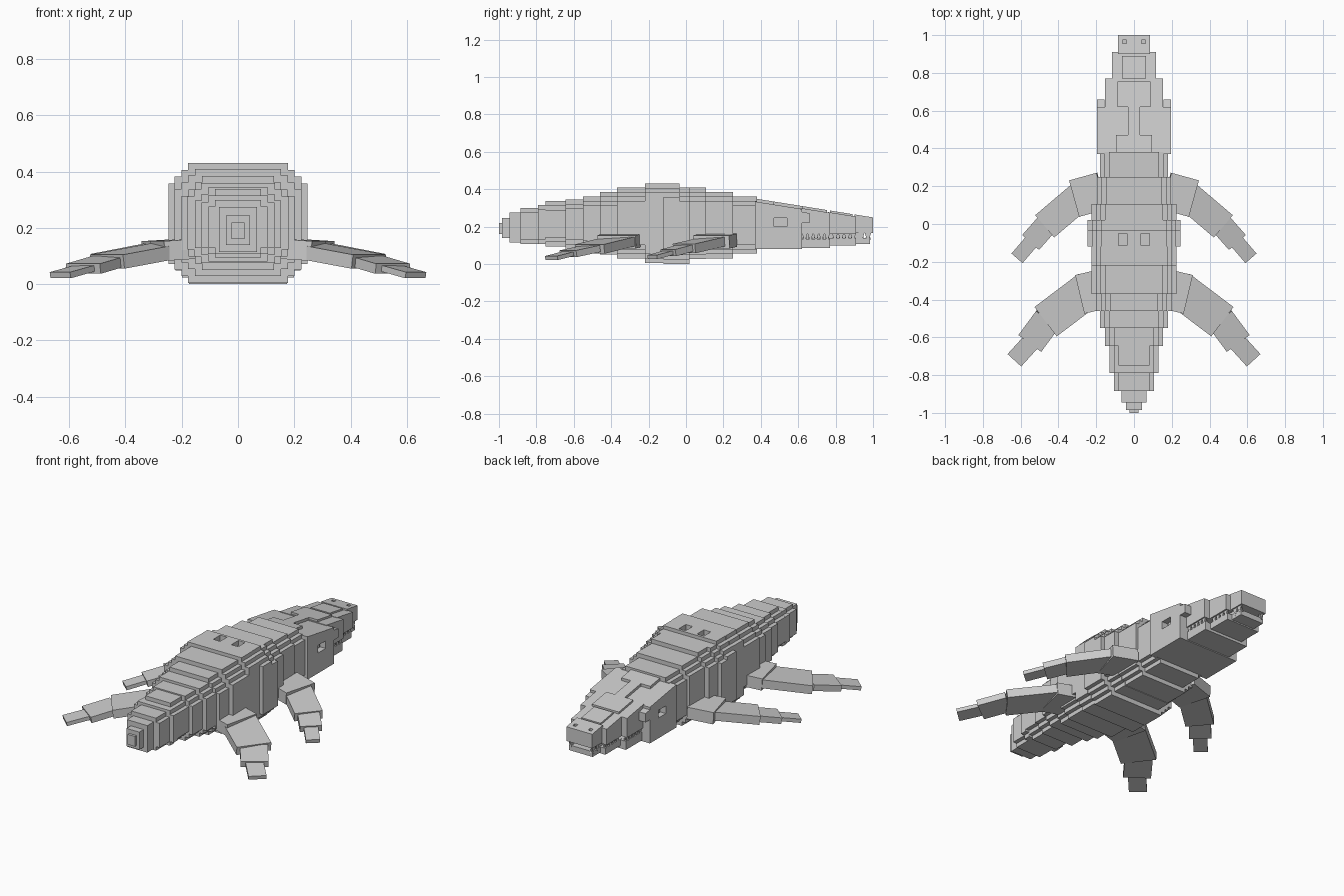
import bpy, bmesh, math
from mathutils import Vector, Matrix

if "Cube" in bpy.data.objects:
    bpy.data.objects.remove(bpy.data.objects["Cube"])

grey = bpy.data.materials.new("plain grey")
grey.diffuse_color = (0.6, 0.6, 0.6, 1)
grey.use_nodes = True
grey.node_tree.nodes["Principled BSDF"].inputs["Base Color"].default_value = grey.diffuse_color


def make(name, bm):
    bmesh.ops.recalc_face_normals(bm, faces=bm.faces)
    me = bpy.data.meshes.new(name)
    bm.to_mesh(me)
    bm.free()
    me.materials.append(grey)
    ob = bpy.data.objects.new(name, me)
    bpy.context.collection.objects.link(ob)
    return ob


def add_box(bm, x0, x1, y0, y1, z0, z1, drop=0.0):
    """Box whose top falls by `drop` towards its +y end."""
    c = Vector(((x0 + x1) / 2, (y0 + y1) / 2, (z0 + z1) / 2))
    vs = bmesh.ops.create_cube(bm, size=1)["verts"]
    for v in vs:
        low = v.co.z < 0
        v.co = Vector((v.co.x * (x1 - x0), v.co.y * (y1 - y0), v.co.z * (z1 - z0))) + c
        if not low and v.co.y > c.y:
            v.co.z -= drop


def box(name, *dims):
    bm = bmesh.new()
    add_box(bm, *dims)
    return make(name, bm)


def cut(target, cutters):
    bm = bmesh.new()
    for c in cutters:
        add_box(bm, *c)
    tool = make(target.name + "_cutter", bm)
    tool.hide_render = True
    tool.hide_viewport = True
    m = target.modifiers.new("cut", "BOOLEAN")
    m.operation, m.object, m.solver = "DIFFERENCE", tool, "EXACT"


def slab(name, y0, y1, hw, z0, z1, steps):
    """Body slice with stair-stepped corners."""
    s = 0.024
    right = []
    for i in range(steps + 1):
        x = hw - (steps - i) * s
        right += [(x, z0 + i * s)]
        if i < steps:
            right += [(x, z0 + (i + 1) * s)]
    right += [(x, z0 + z1 - z) for x, z in reversed(right)]
    ring = right + [(-x, z) for x, z in reversed(right)]
    bm = bmesh.new()
    f = bm.faces.new([bm.verts.new((x, y0, z)) for x, z in ring])
    ext = bmesh.ops.extrude_face_region(bm, geom=[f])["geom"]
    bmesh.ops.translate(bm, vec=(0, y1 - y0, 0),
                        verts=[g for g in ext if isinstance(g, bmesh.types.BMVert)])
    return make(name, bm)


# Tail and body slices: y0, y1, half width, bottom, top, corner steps
SLABS = [
    (-1.0, -.985, .023, .16, .22, 0),
    (-.985, -.945, .042, .14, .245, 0),
    (-.945, -.885, .067, .115, .275, 0),
    (-.885, -.79, .105, .107, .30, 1),
    (-.79, -.75, .13, .107, .315, 1),
    (-.75, -.645, .13, .095, .338, 2),
    (-.645, -.55, .153, .08, .345, 2),
    (-.55, -.46, .18, .075, .36, 2),
    (-.46, -.37, .20, .05, .385, 3),
    (-.37, -.22, .225, .03, .41, 3),
    (-.22, -.12, .225, .005, .43, 2),
    (-.12, -.035, .247, 0, .43, 3),
    (-.035, .02, .247, 0, .41, 3),
    (.02, .106, .225, .027, .41, 3),
    (.106, .25, .197, .03, .385, 2),
    (.25, .38, .18, .055, .36, 2),
]
for i, s in enumerate(SLABS):
    ob = slab(f"body_slice_{i + 1}", *s)
    if s[0] == -.12:  # twin pits on the back
        cut(ob, [(a, a + .045, -.115, -.05, .40, .5) for a in (-.082, .037)])


def top(y):
    return .35 - .16 * (y - .37)


def sloped(name, hw, y0, y1, z0, lower=0.0):
    return box(name, -hw, hw, y0, y1, z0, top(y0) - lower, top(y0) - top(y1))


# Skull with eye sockets under the brow
skull = sloped("skull", .197, .37, .62, .08, .016)
cut(skull, [(a, a + .06, .47, .54, .20, .245) for a in (-.22, .16)])
for side in (-1, 1):
    xs = sorted((side * .155, side * .197))
    box("brow", *xs, .615, .66, .22, top(.62) - .03, .008)
    xs = sorted((side * .15, side * .168))
    box("eye", *xs, .485, .525, .205, .24)
sloped("crest_base", .095, .37, .47, .25)
sloped("crest", .033, .46, .64, .25)

# Upper jaw, stepping narrower towards the snout
sloped("upper_jaw_back", .153, .61, .77, .16, .012)
sloped("upper_jaw_mid", .117, .76, .91, .16, .01)
snout = sloped("snout", .085, .90, 1.0, .165)
cut(snout, [(a, a + .02, .955, .975, .24, .3) for a in (-.06, .04)])
sloped("upper_jaw_back_plate", .088, .62, .755, .25)
sloped("upper_jaw_mid_plate", .063, .77, .89, .22)

# Lower jaw
box("lower_jaw_back", -.145, .145, .61, .77, .085, .135)
box("lower_jaw_mid", -.108, .108, .76, .91, .10, .138)
box("lower_jaw_tip", -.077, .077, .90, .985, .107, .138)
box("mouth_core", -.07, .07, .6, .94, .12, .18)


# Teeth: small thin wedges along both jaws
def teeth(name, hw, y0, y1, n, z_base, z_tip):
    bm = bmesh.new()
    p = (y1 - y0) / n
    for side in (-1, 1):
        for i in range(n):
            a = y0 + i * p
            for x0, x1 in ((hw - .006, hw),):
                pts = [[bm.verts.new((side * x, y, z)) for y, z in
                        ((a, z_base), (a + p, z_base), (a + p / 2, z_tip))] for x in (x0, x1)]
                bm.faces.new(pts[0])
                bm.faces.new(pts[1])
                for k in range(3):
                    j = (k + 1) % 3
                    bm.faces.new((pts[0][k], pts[0][j], pts[1][j], pts[1][k]))
    make(name, bm)


for hw, y0, y1, n in ((.145, .62, .77, 5), (.108, .78, .91, 4), (.078, .92, .99, 2)):
    teeth("upper_teeth", hw, y0, y1, n, .168, .115)
    teeth("lower_teeth", hw - .01, y0, y1, n, .13, .168)


# Fins: chains of flat boxes, each tapering outwards
def plank(name, p0, p1, width, thick):
    p0, p1 = Vector(p0), Vector(p1)
    d = p1 - p0
    ax = d.normalized()
    ay = Vector((0, 0, 1)).cross(ax).normalized()
    az = ax.cross(ay)
    for side in (1, -1):
        bm = bmesh.new()
        bmesh.ops.create_cube(bm, size=1)
        for v in bm.verts:
            v.co = (p0 + p1) / 2 + ax * v.co.x * d.length + ay * v.co.y * width + az * v.co.z * thick
            v.co.x *= side
        make(name, bm)


FINS = {
    "front": (((.17, .175, .127), (.315, .135, .118)), .20,
              ((.27, .16, .122), (.47, -.01, .083), (.545, -.095, .06), (.618, -.18, .037)), .155),
    "rear": (((.15, -.34, .127), (.285, -.372, .118)), .21,
             ((.24, -.345, .122), (.465, -.515, .08), (.55, -.63, .055), (.632, -.72, .032)), .195),
}
for name, (base, bw, pts, w) in FINS.items():
    plank(name + "_fin_base", *base, bw, .07)
    for part, k, ws, t in (("upper", 0, 1, .05), ("lower", 1, .77, .036), ("tip", 2, .5, .022)):
        a, b = Vector(pts[k]), Vector(pts[k + 1])
        plank(f"{name}_fin_{part}", a - (b - a) * (.1 if k else 0), b, w * ws, t)
